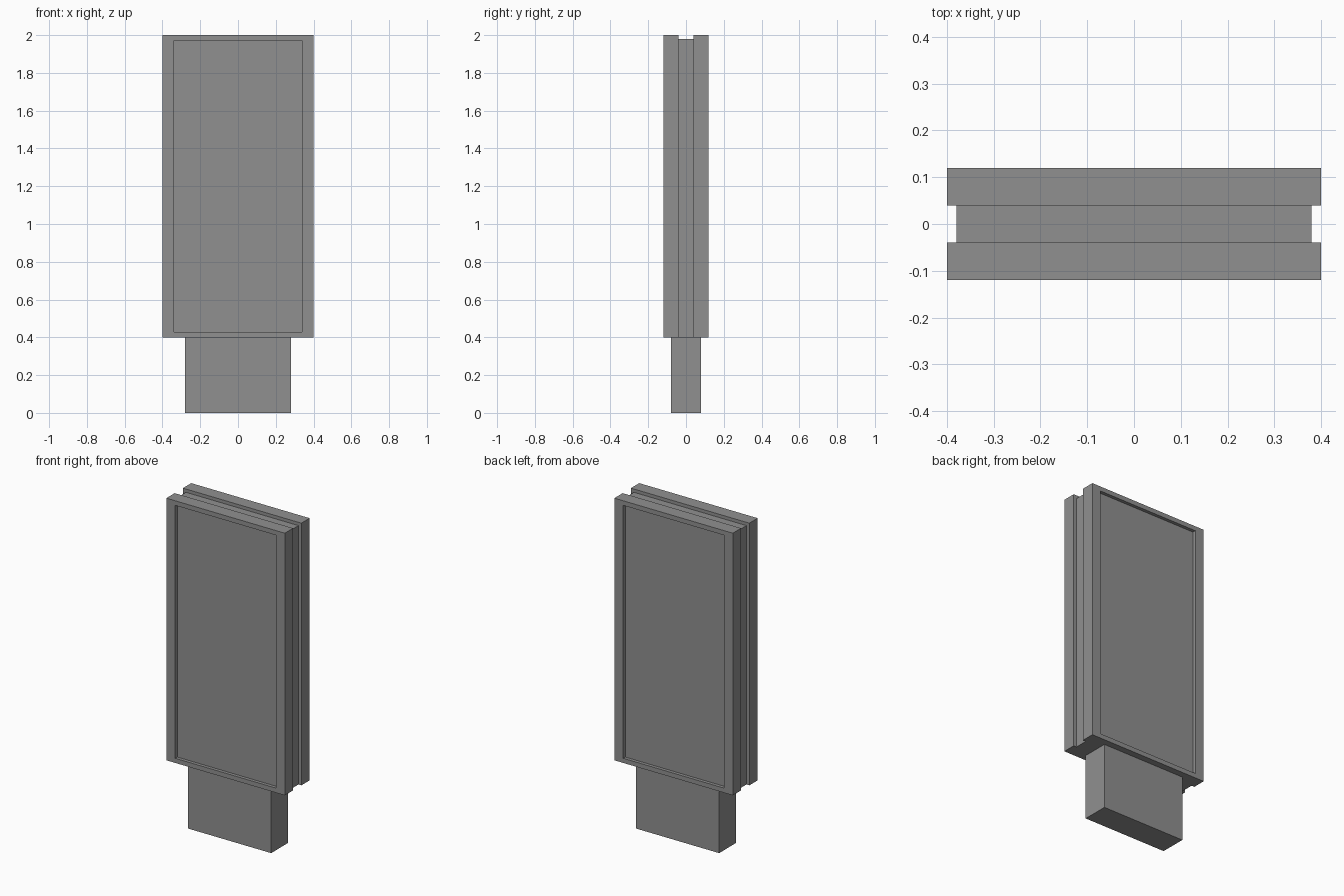
import bpy, bmesh
from mathutils import Vector

cube = bpy.data.objects.get("Cube")
if cube:
    bpy.data.objects.remove(cube, do_unlink=True)

grey = bpy.data.materials.new("mid grey")
grey.use_nodes = True
colour = (0.28, 0.28, 0.28, 1)
grey.diffuse_color = colour
grey.node_tree.nodes["Principled BSDF"].inputs["Base Color"].default_value = colour


def box(name, low, high, recess_side=0):
    """Box between two corners, with an optional framed recess facing -y or +y."""
    low, high = Vector(low), Vector(high)
    bm = bmesh.new()
    bmesh.ops.create_cube(bm, size=1)
    for v in bm.verts:
        v.co = (low + high) / 2 + v.co * (high - low)
    if recess_side:
        face = next(f for f in bm.faces if f.normal.y * recess_side > 0.9)
        bmesh.ops.inset_region(bm, faces=[face], thickness=0.04)
        # Wider margins at the sides than at top and bottom
        for v in face.verts:
            v.co.x = 0.34 if v.co.x > 0 else -0.34
        # Sink the panel behind a square-edged frame
        bmesh.ops.inset_region(bm, faces=[face], thickness=0, depth=0)
        for v in face.verts:
            v.co.y -= recess_side * 0.02
    bmesh.ops.recalc_face_normals(bm, faces=bm.faces)
    mesh = bpy.data.meshes.new(name)
    bm.to_mesh(mesh)
    bm.free()
    mesh.materials.append(grey)
    obj = bpy.data.objects.new(name, mesh)
    bpy.context.collection.objects.link(obj)
    return obj


# Foot and the set-back core between the two displays
box("pedestal", (-0.28, -0.08, 0), (0.28, 0.08, 0.4))
box("core", (-0.38, -0.04, 0.4), (0.38, 0.04, 1.98))

# Two framed display panels, one on each side
box("front_display", (-0.4, -0.12, 0.4), (0.4, -0.04, 2), -1)
box("back_display", (-0.4, 0.04, 0.4), (0.4, 0.12, 2), 1)
